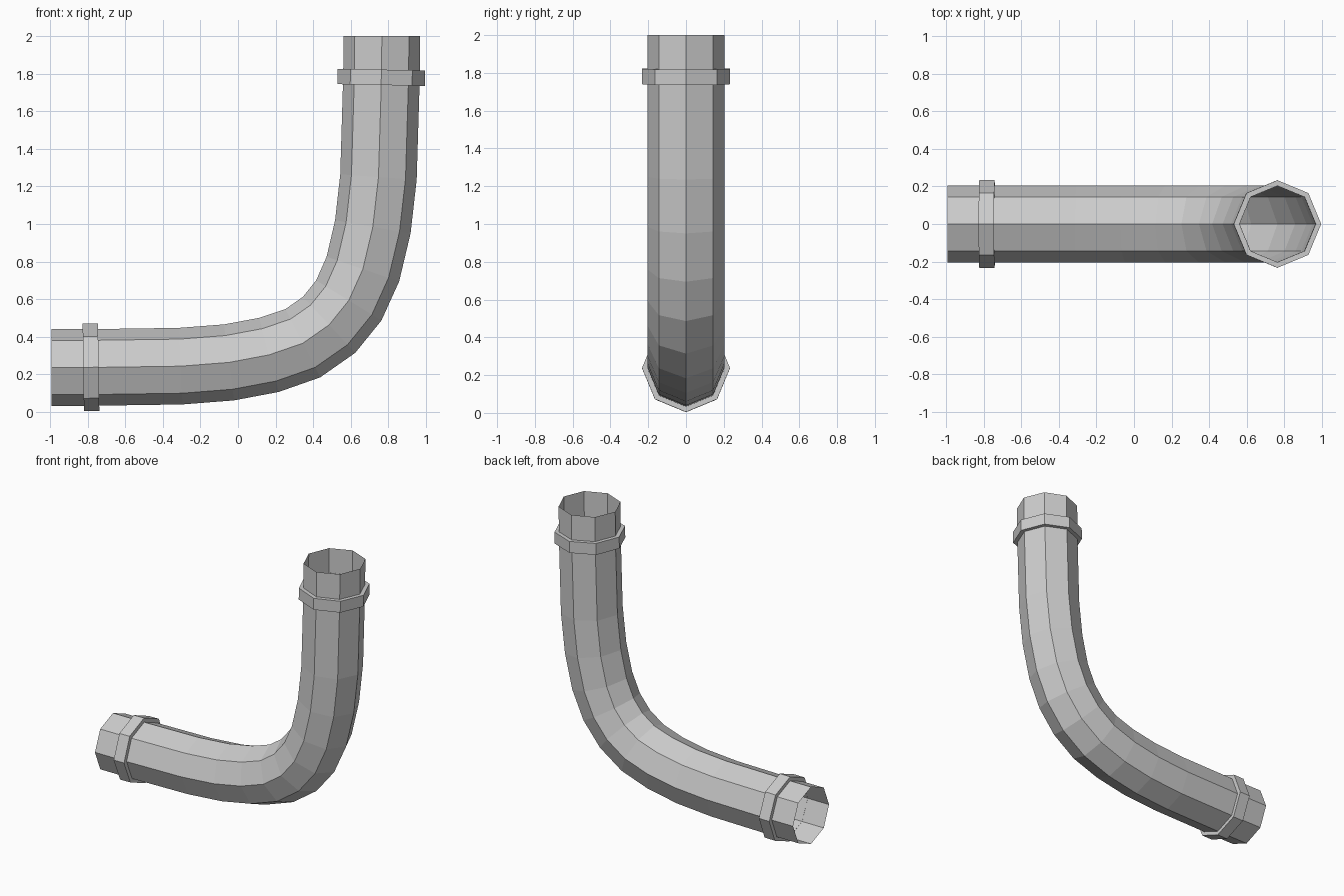
import bpy
from math import sin, cos, pi
from mathutils import Vector

if "Cube" in bpy.data.objects:
    bpy.data.objects.remove(bpy.data.objects["Cube"])

SIDES = 8


def loft(name, rings):
    """Skin octagonal rings given as (centre, tangent, radius); ends stay open."""
    verts, faces = [], []
    for c, t, r in rings:
        t = t.normalized()
        side = Vector((0, 1, 0))
        up = side.cross(t)
        for i in range(SIDES):
            a = 2 * pi * i / SIDES
            verts.append(c + (side * cos(a) - up * sin(a)) * r)
    for k in range(len(rings) - 1):
        for i in range(SIDES):
            j = (i + 1) % SIDES
            a, b = k * SIDES, (k + 1) * SIDES
            faces.append((a + i, b + i, b + j, a + j))
    me = bpy.data.meshes.new(name)
    me.from_pydata(verts, [], faces)
    me.update()
    ob = bpy.data.objects.new(name, me)
    bpy.context.collection.objects.link(ob)
    return ob


# Centre line of the elbow, from the left mouth to the top mouth (x, z)
path = [(-0.993, 0.236), (-0.78, 0.236), (-0.305, 0.243), (-0.048, 0.263),
        (0.165, 0.303), (0.345, 0.365), (0.485, 0.463), (0.59, 0.593),
        (0.665, 0.76), (0.718, 0.985), (0.748, 1.25), (0.764, 1.78),
        (0.766, 2.0)]
pts = [Vector((x, 0, z)) for x, z in path]

# Bent pipe: thin open octagonal tube with square-cut mouths
tangents = [(pts[i + 1] - pts[i]).normalized() + (pts[i] - pts[i - 1]).normalized()
            for i in range(1, len(pts) - 1)]
tangents = [Vector((1, 0, 0))] + tangents + [Vector((0, 0, 1))]
loft("bent_pipe", [(p, t, 0.204) for p, t in zip(pts, tangents)])


# Collars: raised bands with flat shoulders around the pipe
def collar(name, centre, tangent):
    t = tangent.normalized()
    profile = [(-0.041, 0.203), (-0.041, 0.233), (0.041, 0.233), (0.041, 0.203)]
    loft(name, [(centre + t * d, t, r) for d, r in profile])


collar("lower_collar", Vector((-0.783, 0, 0.237)), Vector((1, 0, 0.015)))
collar("upper_collar", Vector((0.763, 0, 1.781)), Vector((0.02, 0, 1)))
